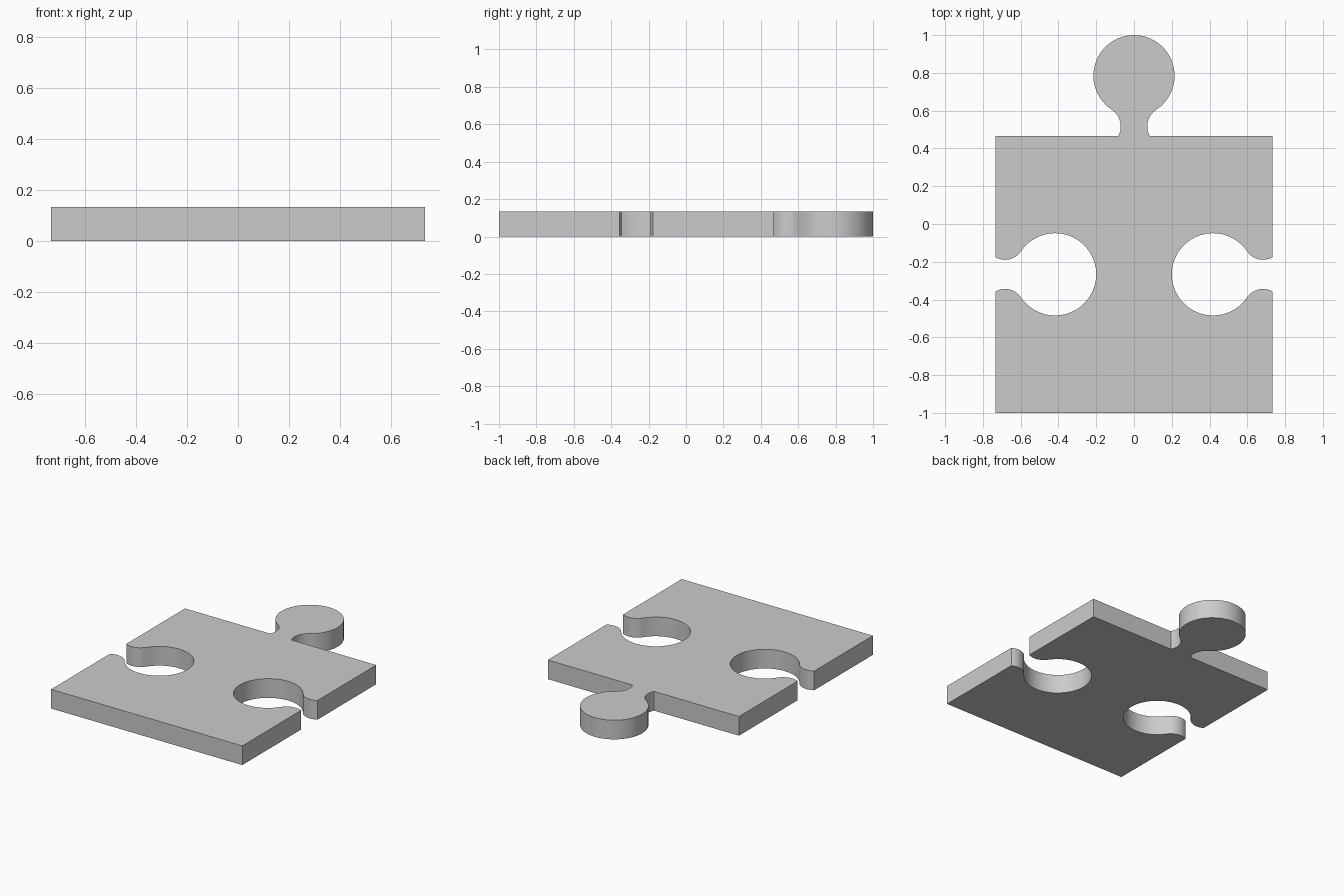
import bpy, bmesh
from math import sqrt, atan2, asin, pi, cos, sin

if "Cube" in bpy.data.objects:
    bpy.data.objects.remove(bpy.data.objects["Cube"])

HALF, LOW, HIGH, THICK = 0.733, -1.0, 0.467, 0.133
MID = (LOW + HIGH) / 2
REACH = 0.533           # distance from edge to knob tip
WAIST = 0.05            # depth of the narrowest point of the neck


def knob(radius, neck, n_neck=8, n_head=18):
    """Keyhole outline as (depth, side) points, from +side to -side."""
    c = REACH - radius
    d = c - WAIST
    # neck fillet radius, tangent to the round head
    f = (d * d + neck * neck - radius * radius) / (2 * (radius - neck))
    s = neck + f
    a0 = pi + asin(WAIST / f)
    a0 = -pi / 2 - asin(WAIST / f)
    a1 = atan2(-s, d)
    half = []
    for i in range(n_neck + 1):
        a = a0 + (a1 - a0) * i / n_neck
        half.append((WAIST + f * cos(a), s + f * sin(a)))
    h0 = atan2(s, -d)
    for i in range(1, n_head + 1):
        a = h0 * (1 - i / n_head)
        half.append((c + radius * cos(a), radius * sin(a)))
    return half + [(p, -q) for p, q in reversed(half[:-1])]


tab = knob(0.215, 0.070)
socket = knob(0.218, 0.077)

# counter-clockwise outline: base, right socket, top tab, left socket
outline = [(-HALF, LOW), (HALF, LOW)]
outline += [(HALF - d, MID - s) for d, s in socket]
outline += [(HALF, HIGH)]
outline += [(s, HIGH + d) for d, s in tab]
outline += [(-HALF, HIGH)]
outline += [(-HALF + d, MID + s) for d, s in socket]

# extrude the outline into a flat piece
bm = bmesh.new()
face = bm.faces.new([bm.verts.new((x, y, 0)) for x, y in outline])
top = bmesh.ops.extrude_face_region(bm, geom=[face], use_keep_orig=True)["geom"]
bmesh.ops.translate(bm, vec=(0, 0, THICK),
                    verts=[v for v in top if isinstance(v, bmesh.types.BMVert)])
bmesh.ops.recalc_face_normals(bm, faces=bm.faces)
mesh = bpy.data.meshes.new("puzzle_piece")
bm.to_mesh(mesh)
bm.free()
piece = bpy.data.objects.new("puzzle_piece", mesh)
bpy.context.collection.objects.link(piece)

# smooth curved walls, crisp rims
bpy.context.view_layer.objects.active = piece
piece.select_set(True)
bpy.ops.object.shade_smooth_by_angle(angle=pi / 6)
